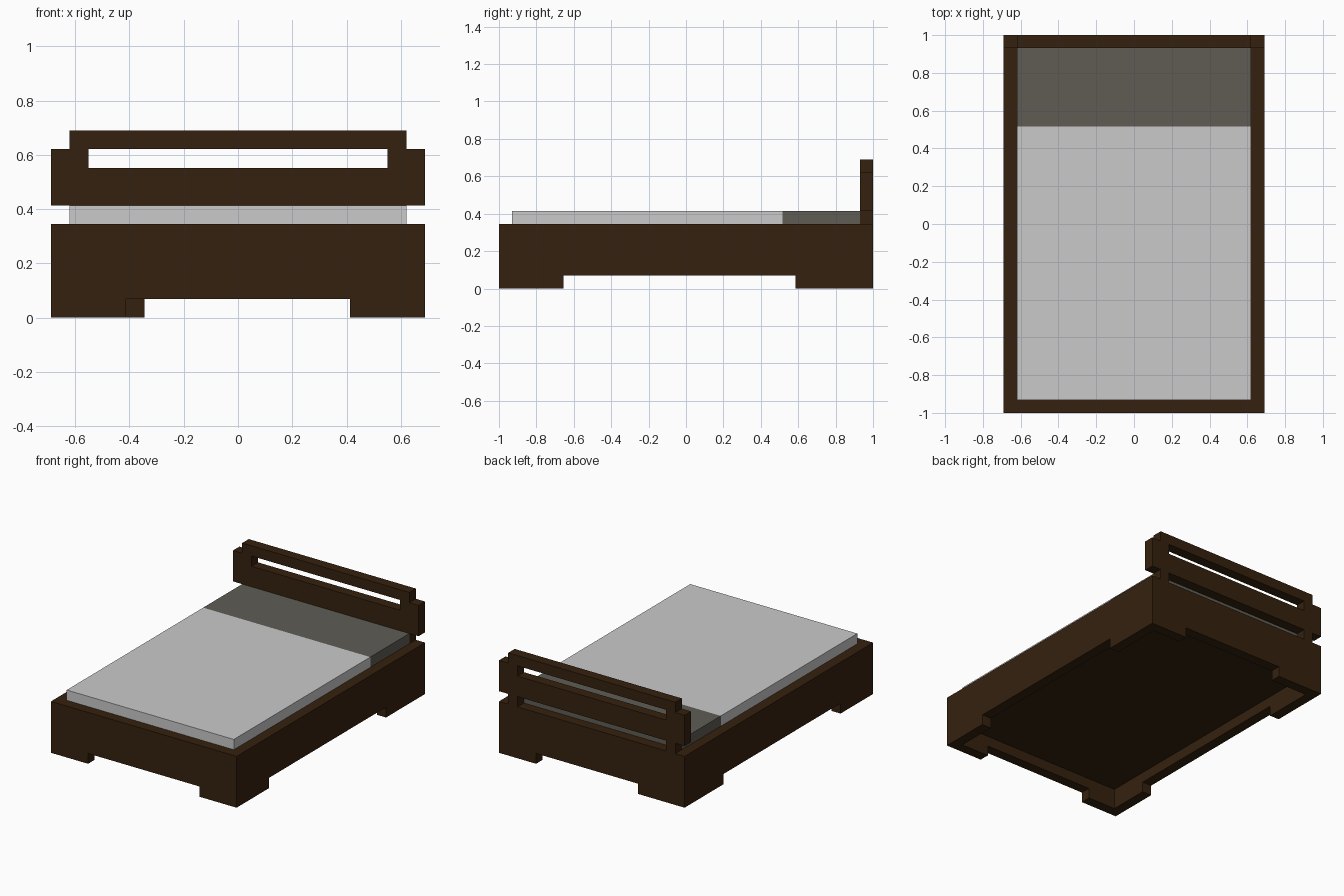
import bpy, bmesh

if "Cube" in bpy.data.objects:
    bpy.data.objects.remove(bpy.data.objects["Cube"])

U = 2 / 29  # one block of the grid


def material(name, rgb):
    m = bpy.data.materials.new(name)
    m.diffuse_color = (*rgb, 1)
    m.use_nodes = True
    m.node_tree.nodes["Principled BSDF"].inputs["Base Color"].default_value = m.diffuse_color
    return m


wood = material("dark wood", (0.036, 0.0155, 0.0045))
sheet = material("light grey sheet", (0.59, 0.59, 0.59))
cover = material("dark grey pillow", (0.115, 0.107, 0.089))


def add_object(name, bm, mat):
    bmesh.ops.recalc_face_normals(bm, faces=bm.faces)
    me = bpy.data.meshes.new(name)
    bm.to_mesh(me)
    bm.free()
    me.materials.append(mat)
    ob = bpy.data.objects.new(name, me)
    bpy.context.collection.objects.link(ob)
    return ob


def box(name, x0, x1, y0, y1, z0, z1, mat):
    """Box in grid units; y is counted from the front edge."""
    bm = bmesh.new()
    bmesh.ops.create_cube(bm, size=1)
    for v in bm.verts:
        v.co.x = (x1 if v.co.x > 0 else x0) * U
        v.co.y = (y1 if v.co.y > 0 else y0) * U - 1
        v.co.z = (z1 if v.co.z > 0 else z0) * U
    return add_object(name, bm, mat)


def panel(name, profile, axis, start, mat):
    """Board one unit thick: outline across 'axis' and z, pushed along the other axis."""
    bm = bmesh.new()

    def point(a, z):
        return (a * U, start * U - 1, z * U) if axis == "x" else (start * U, a * U - 1, z * U)
    face = bm.faces.new([bm.verts.new(point(a, z)) for a, z in profile])
    new = bmesh.ops.extrude_face_region(bm, geom=[face])["geom"]
    push = (0, U, 0) if axis == "x" else (U, 0, 0)
    bmesh.ops.translate(bm, vec=push, verts=[g for g in new if isinstance(g, bmesh.types.BMVert)])
    return add_object(name, bm, mat)


def arch(a0, leg0, leg1, a1):
    """Rail outline with a foot at both ends."""
    return [(a0, 0), (leg0, 0), (leg0, 1), (leg1, 1), (leg1, 0), (a1, 0), (a1, 5), (a0, 5)]


# Frame rails with feet
panel("front_rail", arch(-10, -6, 6, 10), "x", 0, wood)
panel("back_rail", arch(-10, -5, 6, 10), "x", 28, wood)
for side, x in (("left", -10), ("right", 9)):
    panel(side + "_rail", arch(1, 5, 23, 28), "y", x, wood)

# Platform, mattress and pillow
box("platform", -9, 9, 1, 28, 2, 5, wood)
box("mattress", -9, 9, 1, 22, 5, 6, sheet)
box("pillow", -9, 9, 22, 28, 5, 6, cover)

# Headboard: short posts, wide board, notched uprights and top bar
box("headboard_board", -10, 10, 28, 29, 6, 8, wood)
for side, s in (("left", -1), ("right", 1)):
    lo, hi = sorted((8 * s, 9 * s))
    box(side + "_headboard_post", lo, hi, 28, 29, 5, 6, wood)
    lo, hi = sorted((8 * s, 10 * s))
    box(side + "_headboard_upright", lo, hi, 28, 29, 8, 9, wood)
box("headboard_top_bar", -9, 9, 28, 29, 9, 10, wood)
